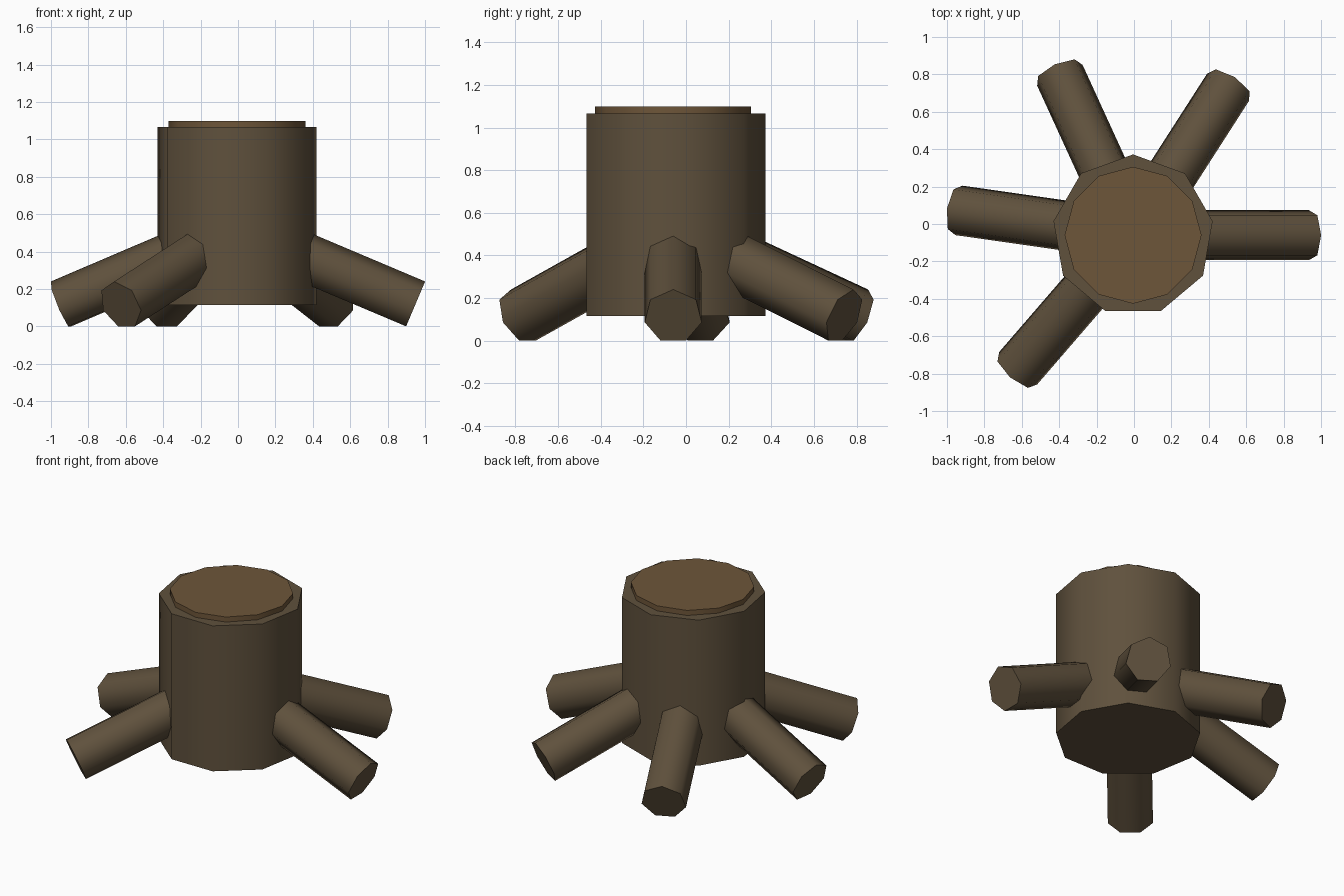
import bpy, bmesh
from math import sin, cos, radians
from mathutils import Matrix, Vector

if "Cube" in bpy.data.objects:
    bpy.data.objects.remove(bpy.data.objects["Cube"])

CENTER = Vector((-0.005, -0.06, 0))


def material(name, rgb):
    m = bpy.data.materials.new(name)
    m.diffuse_color = (*rgb, 1)
    m.use_nodes = True
    m.node_tree.nodes["Principled BSDF"].inputs["Base Color"].default_value = m.diffuse_color
    return m


def log(name, sides, radius, length, matrix, mat):
    """Capped prism along local z, first corner on local +y."""
    me = bpy.data.meshes.new(name)
    bm = bmesh.new()
    bmesh.ops.create_cone(bm, cap_ends=True, segments=sides,
                          radius1=radius, radius2=radius, depth=length)
    bm.to_mesh(me)
    bm.free()
    me.materials.append(mat)
    ob = bpy.data.objects.new(name, me)
    ob.matrix_world = matrix
    bpy.context.collection.objects.link(ob)
    bpy.ops.object.select_all(action='DESELECT')
    ob.select_set(True)
    bpy.context.view_layer.objects.active = ob
    bpy.ops.object.shade_smooth_by_angle(angle=radians(60))
    return ob


bark = material("bark", (0.115, 0.082, 0.046))
cut_wood = material("cut_wood", (0.155, 0.092, 0.041))

# Trunk and the cut face on top
log("trunk", 9, 0.432, 0.95,
    Matrix.Translation(CENTER + Vector((0, 0, 0.59))), bark)
log("cut_top", 12, 0.366, 0.07,
    Matrix.Translation(CENTER + Vector((0, 0, 1.063))), cut_wood)

# Five roots, one radian apart, sloping down to the ground
TILT, ROOT_R, ROOT_L = 0.4, 0.137, 0.8
for i in range(5):
    out = Vector((cos(i), sin(i), 0))
    axis = out * cos(TILT) - Vector((0, 0, sin(TILT)))
    up = out * sin(TILT) + Vector((0, 0, cos(TILT)))
    tip = CENTER + out * 0.952 + Vector((0, 0, 0.114))
    rot = Matrix((up.cross(axis), up, axis)).transposed().to_4x4()
    log(f"root_{i + 1}", 7, ROOT_R, ROOT_L,
        Matrix.Translation(tip - axis * ROOT_L / 2) @ rot, bark)
